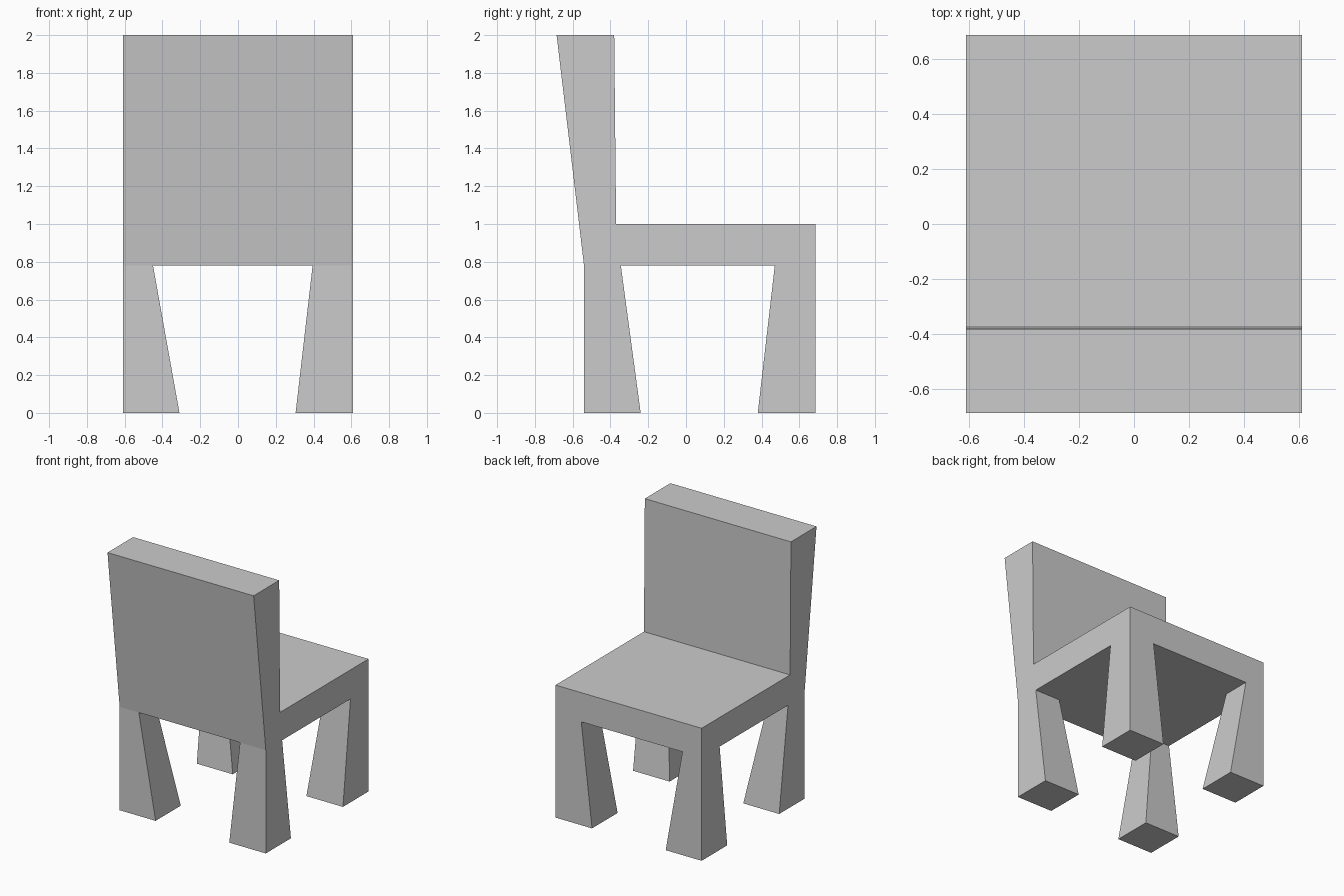
import bpy, bmesh

if "Cube" in bpy.data.objects:
    bpy.data.objects.remove(bpy.data.objects["Cube"])

XS = [-0.61, -0.45, 0.395, 0.61]     # leg and seat divisions, left to right
YS = [-0.54, -0.345, 0.47, 0.685]    # leg and seat divisions, backrest side to open side
UNDER, SEAT, TOP = 0.78, 1.0, 2.0

bm = bmesh.new()


def remap(value, table):
    """Swap a coordinate for its new value when it is listed in the table."""
    for old, new in table.items():
        if abs(value - old) < 1e-4:
            return new
    return value


def extrude(faces, z, x_map={}, y_map={}):
    """Extrude faces to height z, shifting the listed grid lines."""
    result = bmesh.ops.extrude_face_region(bm, geom=faces)["geom"]
    for v in [g for g in result if isinstance(g, bmesh.types.BMVert)]:
        v.co = (remap(v.co.x, x_map), remap(v.co.y, y_map), z)
    return [g for g in result if isinstance(g, bmesh.types.BMFace)]


# Seat underside: 3 x 3 grid whose corners are the leg tops
grid = [[bm.verts.new((x, y, UNDER)) for x in XS] for y in YS]
cells = {(i, j): bm.faces.new((grid[j][i], grid[j][i + 1], grid[j + 1][i + 1], grid[j + 1][i]))
         for i in range(3) for j in range(3)}

# Seat slab, its backrest row leaning outward
seat_top = extrude(list(cells.values()), SEAT, y_map={-0.54: -0.566, -0.345: -0.37})

# Backrest, raised from the rear row of the seat
rear_row = [f for f in seat_top if f.calc_center_median().y < -0.37]
extrude(rear_row, TOP, y_map={-0.566: -0.685, -0.37: -0.38})

# Legs, widening inward toward the floor
for i in (0, 2):
    for j in (0, 2):
        extrude([cells[i, j]], 0.0, x_map={-0.45: -0.31, 0.395: 0.305},
                y_map={-0.345: -0.24, 0.47: 0.38})

# Merge coplanar panels into clean flat faces
bmesh.ops.recalc_face_normals(bm, faces=bm.faces)
bmesh.ops.dissolve_limit(bm, angle_limit=0.01, verts=bm.verts, edges=bm.edges)

mesh = bpy.data.meshes.new("chair")
bm.to_mesh(mesh)
bm.free()
bpy.context.collection.objects.link(bpy.data.objects.new("chair", mesh))
